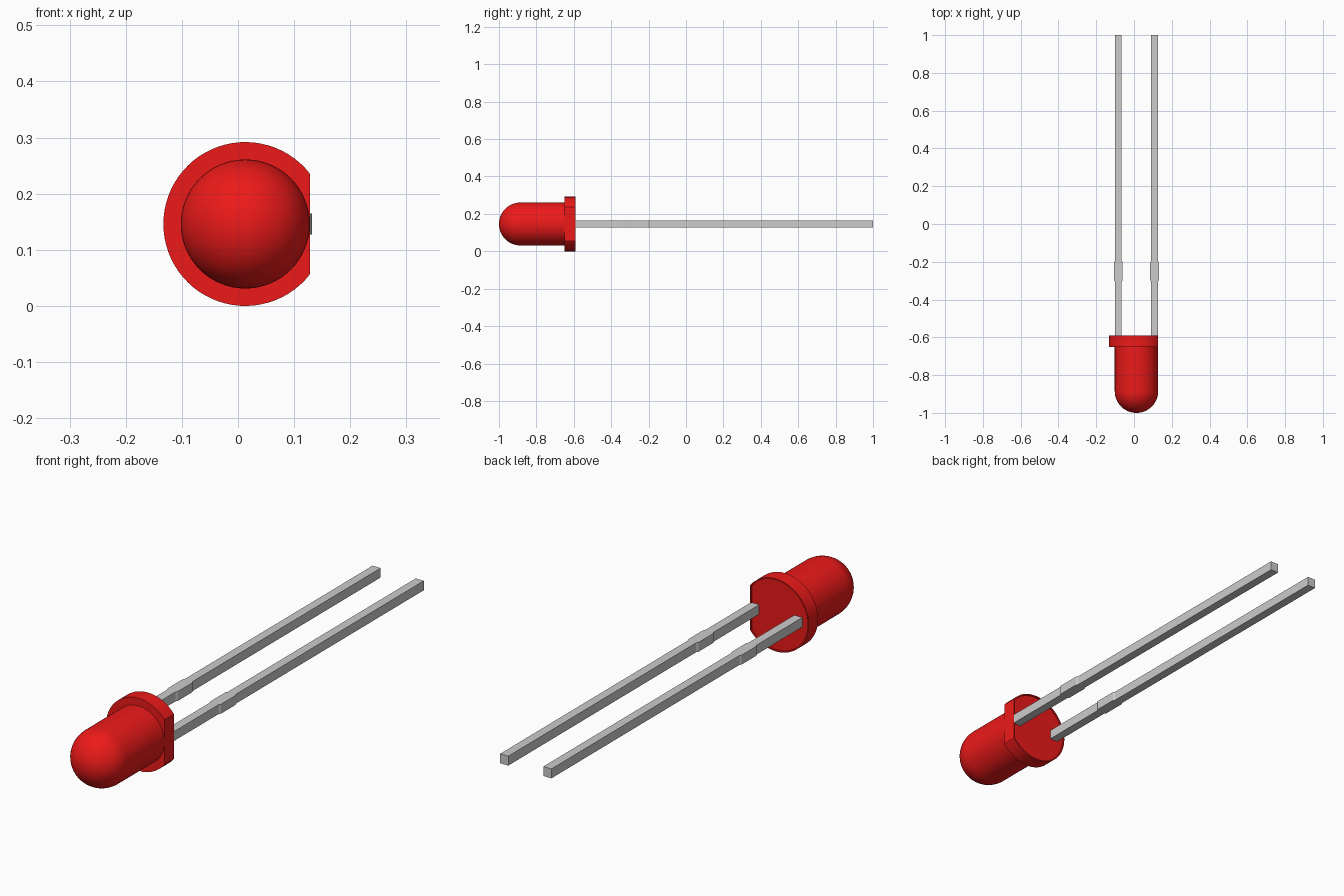
import bpy, bmesh, math
from mathutils import Vector

if "Cube" in bpy.data.objects:
    bpy.data.objects.remove(bpy.data.objects["Cube"])

CX, CZ = 0.013, 0.146      # axis of the lamp, running along y
DOME_R, RIM_R, FLAT_X = 0.115, 0.146, 0.115
RIM_FRONT, RIM_BACK = -0.65, -0.59

red = bpy.data.materials.new("red_plastic")
red.diffuse_color = (0.85, 0.01, 0.01, 1)
red.use_nodes = True
red.node_tree.nodes["Principled BSDF"].inputs["Base Color"].default_value = red.diffuse_color


def make_object(name, bm, mat=None, smooth=False):
    bmesh.ops.recalc_face_normals(bm, faces=bm.faces)
    mesh = bpy.data.meshes.new(name)
    bm.to_mesh(mesh)
    bm.free()
    ob = bpy.data.objects.new(name, mesh)
    bpy.context.collection.objects.link(ob)
    if mat:
        mesh.materials.append(mat)
    if smooth:
        bpy.ops.object.select_all(action='DESELECT')
        ob.select_set(True)
        bpy.context.view_layer.objects.active = ob
        bpy.ops.object.shade_smooth_by_angle(angle=math.radians(30))
    return ob


# Bulb: cylinder with a hemispherical nose, lathed around the lamp axis
bm = bmesh.new()
nose_y = -1 + DOME_R
profile = [(DOME_R * math.sin(a), nose_y - DOME_R * math.cos(a))
           for a in (math.pi / 2 * i / 16 for i in range(17))]
profile.append((DOME_R, RIM_FRONT + 0.01))
verts = [bm.verts.new((CX + r, y, CZ)) for r, y in profile]
edges = [bm.edges.new(pair) for pair in zip(verts, verts[1:])]
bmesh.ops.spin(bm, geom=verts + edges, cent=(CX, 0, CZ), axis=(0, 1, 0),
               angle=2 * math.pi, steps=64)
bmesh.ops.remove_doubles(bm, verts=bm.verts, dist=0.0002)
make_object("bulb", bm, red, True)

# Flange: disc with one flat side and a shallow recess in the back
bm = bmesh.new()
start = math.acos(FLAT_X / RIM_R)
n = 56
outline = []
for i in range(n + 1):
    a = start + (2 * math.pi - 2 * start) * i / n
    outline.append(bm.verts.new((CX + RIM_R * math.cos(a), RIM_FRONT,
                                 CZ + RIM_R * math.sin(a))))
front = bm.faces.new(outline)
ext = bmesh.ops.extrude_face_region(bm, geom=[front], use_keep_orig=True)
bmesh.ops.translate(bm, vec=(0, RIM_BACK - RIM_FRONT, 0),
                    verts=[g for g in ext["geom"] if isinstance(g, bmesh.types.BMVert)])
bmesh.ops.recalc_face_normals(bm, faces=bm.faces)
back = max(bm.faces, key=lambda f: f.calc_center_median().y)
bmesh.ops.inset_region(bm, faces=[back], thickness=0.005)
ext = bmesh.ops.inset_region(bm, faces=[back], thickness=0.0005, depth=-0.005)
make_object("flange", bm, red, True)

# Leads: square wires with a slightly wider stand-off section
HALF, WIDE, HEIGHT = 0.018, 0.023, 0.019
sections = [(-0.61, HALF), (-0.305, HALF), (-0.297, WIDE),
            (-0.203, WIDE), (-0.195, HALF), (1.0, HALF)]
for name, side in (("left_lead", -1), ("right_lead", 1)):
    x = CX + side * 0.096
    bm = bmesh.new()
    rings = [[bm.verts.new((x + sx * w, y, CZ + sz * HEIGHT))
              for sx, sz in ((-1, -1), (1, -1), (1, 1), (-1, 1))]
             for y, w in sections]
    for a, b in zip(rings, rings[1:]):
        for i in range(4):
            j = (i + 1) % 4
            bm.faces.new((a[i], a[j], b[j], b[i]))
    bm.faces.new(rings[0])
    bm.faces.new(rings[-1])
    make_object(name, bm)
